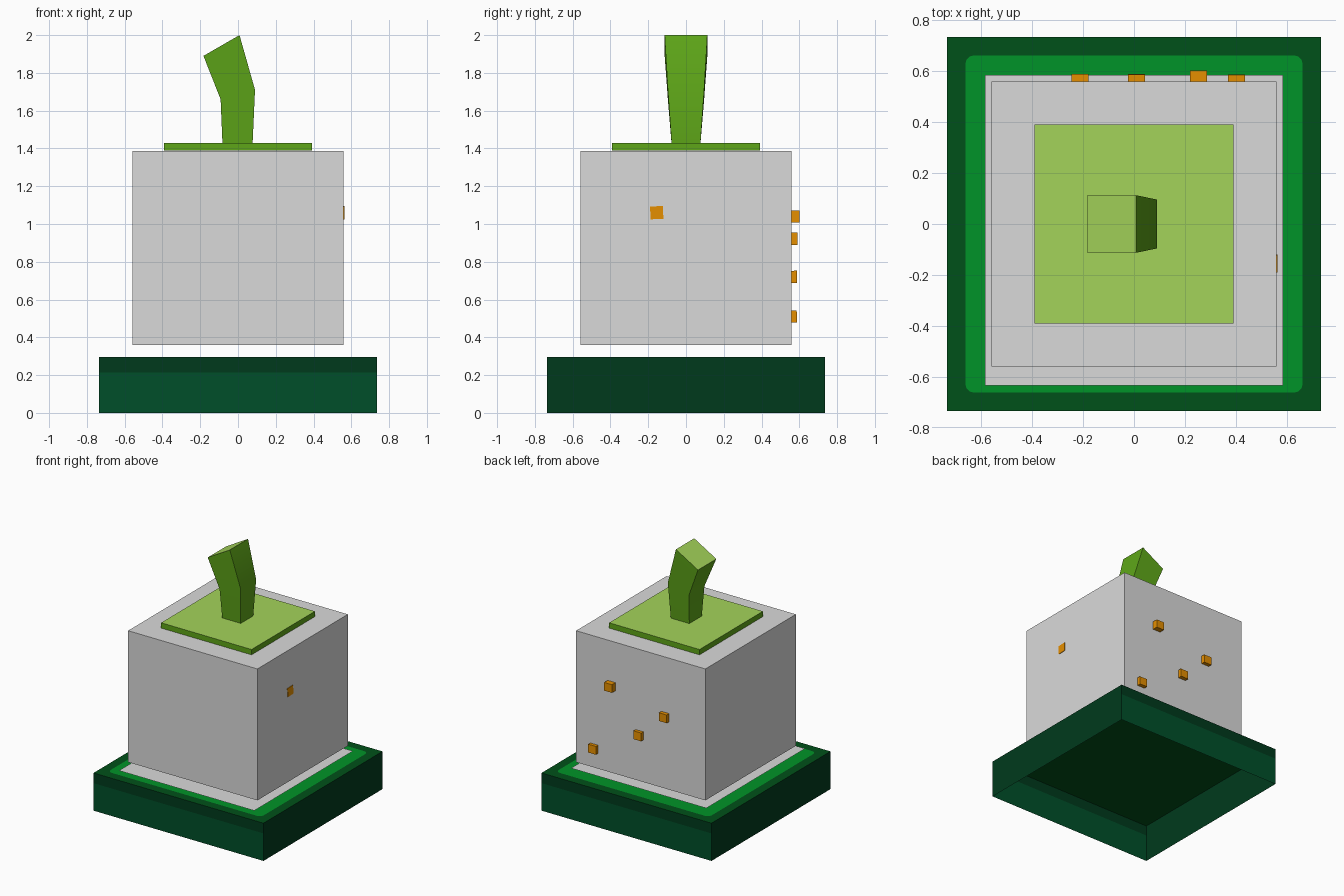
import bpy, bmesh
from mathutils import Matrix, Vector

cube = bpy.data.objects.get("Cube")
if cube:
    bpy.data.objects.remove(cube, do_unlink=True)


def material(name, hex_code):
    def linear(c):
        return c / 12.92 if c <= 0.04045 else ((c + 0.055) / 1.055) ** 2.4
    col = [linear(int(hex_code[i:i + 2], 16) / 255) for i in (0, 2, 4)] + [1]
    m = bpy.data.materials.new(name)
    m.diffuse_color = col
    m.use_nodes = True
    node = next(n for n in m.node_tree.nodes if n.type == 'BSDF_PRINCIPLED')
    node.inputs["Base Color"].default_value = col
    return m


GREY = material("grey", "dadada")
RIM = material("deep green rim", "005119")
WALL = material("pine green", "004f29")
DARK = material("dark pine green", "003a1c")
GRASS = material("grass green", "009428")
STEM = material("stem green", "5ea618")
LEAF = material("light leaf green", "a4d45a")
ORANGE = material("orange", "e58f00")


def finish(bm, name, mats, rule=None):
    bm.normal_update()
    if rule:
        for f in bm.faces:
            f.material_index = rule(f)
    mesh = bpy.data.meshes.new(name)
    bm.to_mesh(mesh)
    bm.free()
    for m in mats:
        mesh.materials.append(m)
    ob = bpy.data.objects.new(name, mesh)
    bpy.context.collection.objects.link(ob)
    return ob


def box_mesh(center, size, turn=0):
    bm = bmesh.new()
    bmesh.ops.create_cube(bm, size=1, matrix=Matrix.Translation(center)
                          @ Matrix.Rotation(turn, 4, 'X')
                          @ Matrix.Diagonal(Vector(size)).to_4x4())
    return bm


def sheet_mesh(x, y, z, y_shift=0):
    bm = bmesh.new()
    bmesh.ops.create_grid(bm, x_segments=1, y_segments=1, size=1,
                          matrix=Matrix.Translation((0, y_shift, z))
                          @ Matrix.Diagonal((x, y, 1, 1)))
    return bm


def top_rule(f):
    return 1 if f.normal.z > 0.5 else 0


# Hollow base tray: open below, banded on front and back
BASE_TOP, BAND = 0.295, 0.215
bm = box_mesh((0, 0, BASE_TOP / 2), (1.47, 1.47, BASE_TOP))
bmesh.ops.bisect_plane(bm, geom=bm.verts[:] + bm.edges[:] + bm.faces[:],
                       plane_co=(0, 0, BAND), plane_no=(0, 0, 1))
floor = [f for f in bm.faces if f.calc_center_median().z < 0.01]
bmesh.ops.delete(bm, geom=floor, context='FACES')


def base_rule(f):
    if f.normal.z > 0.5:
        return 2
    lower = f.calc_center_median().z < BAND
    return 0 if lower and abs(f.normal.y) > 0.5 else 1


finish(bm, "base_tray", [WALL, DARK, RIM], base_rule)

# Rounded lawn lying on the tray, and the grey sheet floating just above it
bm = sheet_mesh(0.6625, 0.6625, BASE_TOP + 0.0012)
bmesh.ops.bevel(bm, geom=bm.verts[:], offset=0.035, segments=3, profile=0.5,
                affect='VERTICES')
finish(bm, "lawn_inlay", [GRASS])
finish(sheet_mesh(0.585, 0.61, BASE_TOP + 0.02, -0.025), "grey_sheet", [GREY])

# Floating body and cap
finish(box_mesh((0, 0, 0.873), (1.118, 1.118, 1.028)), "body", [GREY])
finish(box_mesh((0, 0, 1.409), (0.782, 0.782, 0.042)), "cap", [STEM, LEAF], top_rule)

# Bent stem: sections as (left x, left z, right x, right z, half depth)
sections = [(-0.082, 1.42, 0.077, 1.42, 0.076),
            (-0.092, 1.66, 0.09, 1.71, 0.096),
            (-0.183, 1.89, 0.008, 2.0, 0.113)]
bm = bmesh.new()
rings = []
for xl, zl, xr, zr, d in sections:
    rings.append([bm.verts.new(p) for p in
                  ((xl, -d, zl), (xr, -d, zr), (xr, d, zr), (xl, d, zl))])
for a, b in zip(rings, rings[1:]):
    for i in range(4):
        j = (i + 1) % 4
        bm.faces.new((a[i], a[j], b[j], b[i]))
bm.faces.new(rings[0][::-1])
bm.faces.new(rings[-1])
stem = finish(bm, "stem", [STEM, LEAF], top_rule)

# Soften the bend of the stem, keeping its corners sharp
bpy.ops.object.select_all(action='DESELECT')
stem.select_set(True)
bpy.context.view_layer.objects.active = stem
bpy.ops.object.shade_smooth_by_angle(angle=0.7)

# Small orange studs on the back: x, z, outermost y, tilt
studs = [(0.402, 0.51, 0.588, 0.03), (0.253, 1.04, 0.603, 0),
         (0.01, 0.72, 0.589, 0.03), (-0.212, 0.922, 0.59, 0)]
for n, (x, z, y, tilt) in enumerate(studs, 1):
    finish(box_mesh((x, y - 0.034, z), (0.067, 0.066, 0.064), tilt),
           f"back_stud_{n}", [ORANGE])

# Single stud nearly flush with the left side
finish(box_mesh((0.53, -0.155, 1.06), (0.066, 0.068, 0.068), 0.04),
       "side_stud", [ORANGE])
